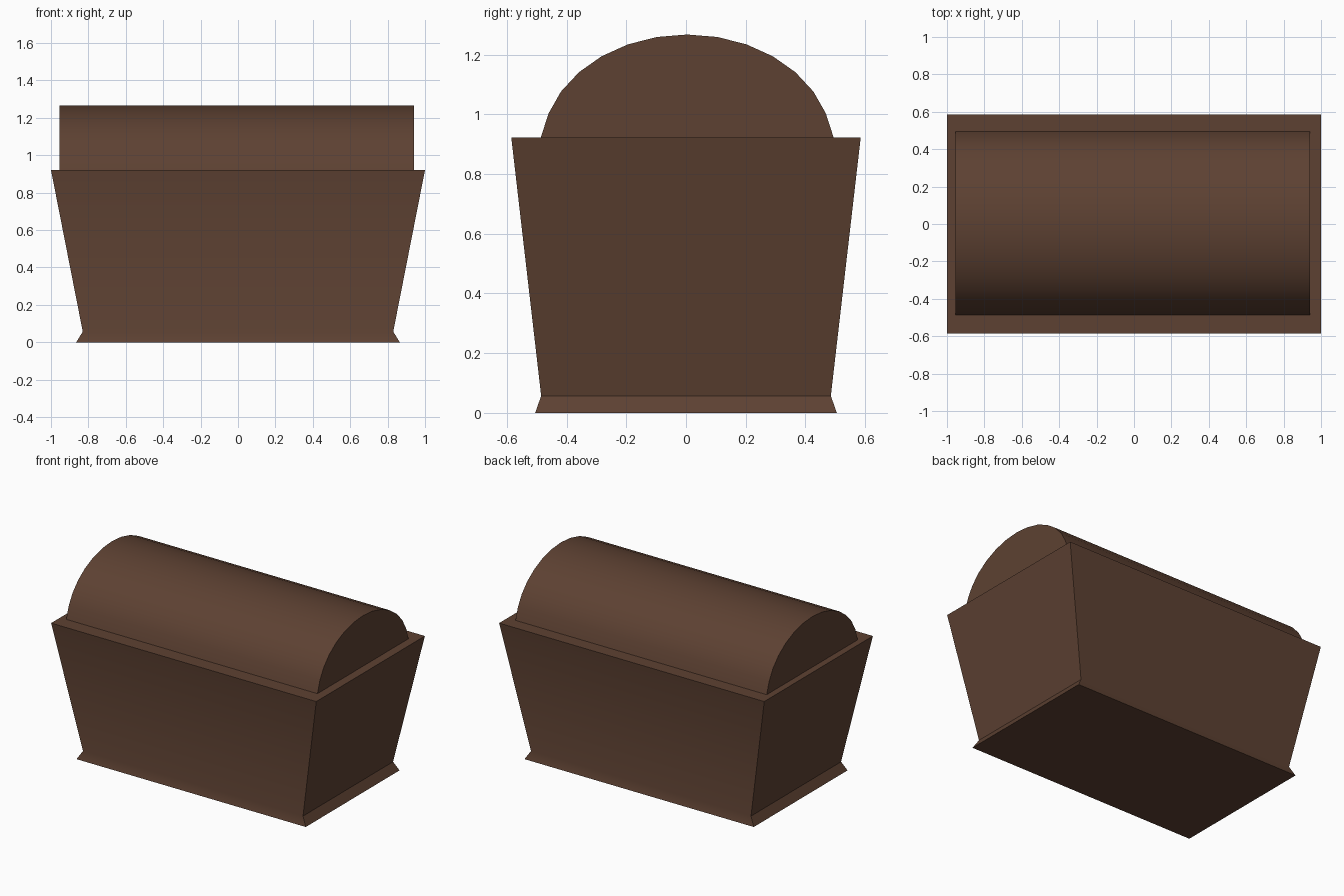
import bpy, bmesh, math

if "Cube" in bpy.data.objects:
    bpy.data.objects.remove(bpy.data.objects["Cube"])

brown = bpy.data.materials.new("dark_brown_wood")
brown.diffuse_color = (0.110, 0.053, 0.032, 1)
brown.use_nodes = True
brown.node_tree.nodes["Principled BSDF"].inputs["Base Color"].default_value = brown.diffuse_color


def loft(name, rings):
    """Skin a list of equal-length vertex rings and cap both ends."""
    bm = bmesh.new()
    loops = [[bm.verts.new(p) for p in ring] for ring in rings]
    n = len(loops[0])
    for a, b in zip(loops, loops[1:]):
        for i in range(n):
            j = (i + 1) % n
            bm.faces.new((a[i], a[j], b[j], b[i]))
    bm.faces.new(loops[0][::-1])
    bm.faces.new(loops[-1])
    bmesh.ops.recalc_face_normals(bm, faces=bm.faces)
    me = bpy.data.meshes.new(name)
    bm.to_mesh(me)
    bm.free()
    me.materials.append(brown)
    ob = bpy.data.objects.new(name, me)
    bpy.context.collection.objects.link(ob)
    bpy.ops.object.select_all(action='DESELECT')
    ob.select_set(True)
    bpy.context.view_layer.objects.active = ob
    bpy.ops.object.shade_smooth_by_angle(angle=math.radians(28))
    return ob


def rect(hx, hy, z):
    return [(-hx, -hy, z), (hx, -hy, z), (hx, hy, z), (-hx, hy, z)]


# Tapered chest body with a flared foot
loft("chest_body", [rect(0.865, 0.505, 0.0),
                    rect(0.83, 0.485, 0.057),
                    rect(1.0, 0.585, 0.922)])

# Barrel lid: upper part of a squashed 30-sided cylinder, cut at the body top
def lid_ring(x):
    ring = [(x, 0.004 + 0.488 * math.sin(math.radians(a)),
             0.885 + 0.382 * math.cos(math.radians(a)))
            for a in range(-84, 85, 12)]
    return [(x, -0.487, 0.92)] + ring[1:-1] + [(x, 0.495, 0.92)]

loft("barrel_lid", [lid_ring(-0.955), lid_ring(0.94)])
